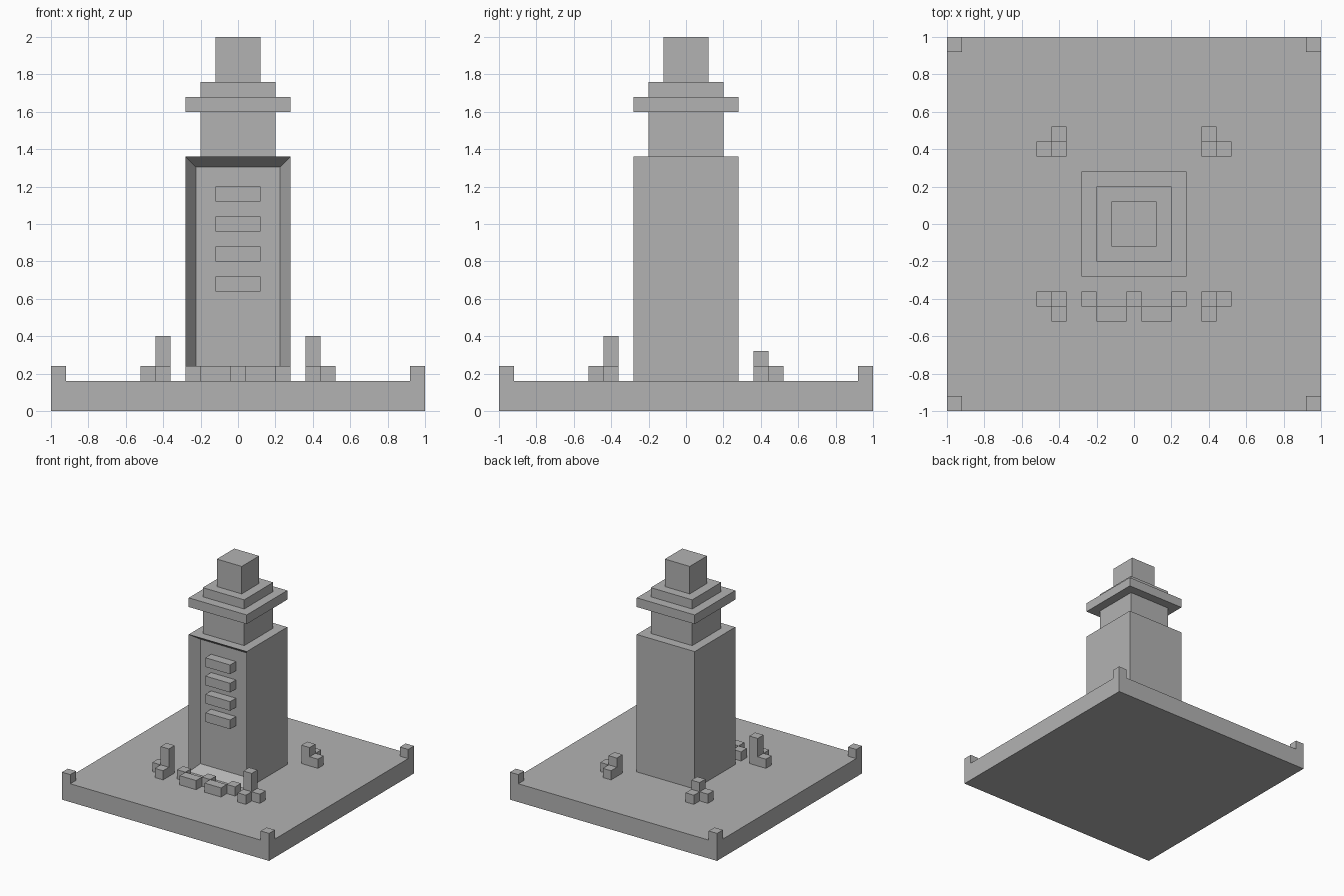
import bpy
import bmesh
from mathutils import Vector

U = 0.08  # block size of the whole model
GROUND = 2 * U

default = bpy.data.objects.get("Cube")
if default:
    bpy.data.objects.remove(default, do_unlink=True)

# Single stone colour
stone = bpy.data.materials.new("stone_grey")
stone.use_nodes = True
grey = (0.45, 0.45, 0.45, 1)
stone.diffuse_color = grey
stone.node_tree.nodes["Principled BSDF"].inputs["Base Color"].default_value = grey


def box(name, low, high, panel=False):
    """Box between two corners; panel sinks a framed recess in its front."""
    low, high = Vector(low), Vector(high)
    bm = bmesh.new()
    bmesh.ops.create_cube(bm, size=1)
    bmesh.ops.scale(bm, vec=high - low, verts=bm.verts)
    bmesh.ops.translate(bm, vec=(low + high) / 2, verts=bm.verts)
    if panel:
        bm.normal_update()
        front = min(bm.faces, key=lambda f: f.normal.y)
        bmesh.ops.inset_region(bm, faces=[front], thickness=U)
        bmesh.ops.translate(bm, vec=(0, U, 0), verts=front.verts)
    mesh = bpy.data.meshes.new(name)
    bm.to_mesh(mesh)
    bm.free()
    mesh.materials.append(stone)
    obj = bpy.data.objects.new(name, mesh)
    bpy.context.collection.objects.link(obj)
    return obj


def tier(name, half, bottom, top, panel=False):
    return box(name, (-half, -half, bottom), (half, half, top), panel)


def block(name, x, y, bottom, top, width=U):
    return box(name, (x - width / 2, y - U / 2, bottom),
               (x + width / 2, y + U / 2, top))


# Base and stacked tower tiers
tier("base_slab", 1, 0, GROUND)
tier("tower_body", 0.28, GROUND, 1.36, panel=True)
tier("tower_neck", 0.2, 1.36, 1.6)
tier("tower_ledge", 0.28, 1.6, 1.68)
tier("tower_step", 0.2, 1.68, 1.76)
tier("tower_cap", 0.12, 1.76, 2)

# Bars inside the front recess
for i in range(4):
    block(f"front_bar_{i + 1}", 0, -0.24, 0.64 + i * 2 * U, 0.72 + i * 2 * U, 3 * U)

# Corner posts and stepped clusters around the tower
for side, sx in (("left", 1), ("right", -1)):
    for end, sy in (("front", -1), ("back", 1)):
        tag = f"{end}_{side}"
        block(f"corner_post_{tag}", sx * 0.96, sy * 0.96, GROUND, GROUND + U)
        height = 3 * U if end == "front" else 2 * U
        block(f"cluster_post_{tag}", sx * 0.4, sy * 0.4, GROUND, GROUND + height)
        block(f"cluster_side_{tag}", sx * 0.48, sy * 0.4, GROUND, GROUND + U)
        block(f"cluster_end_{tag}", sx * 0.4, sy * 0.48, GROUND, GROUND + U)

# Low zigzag border before the tower
for i in range(3):
    block(f"border_inner_{i + 1}", (i - 1) * 3 * U, -0.4, GROUND, GROUND + U)
for side, sx in (("left", 1), ("right", -1)):
    block(f"border_outer_{side}", sx * 0.12, -0.48, GROUND, GROUND + U, 2 * U)
